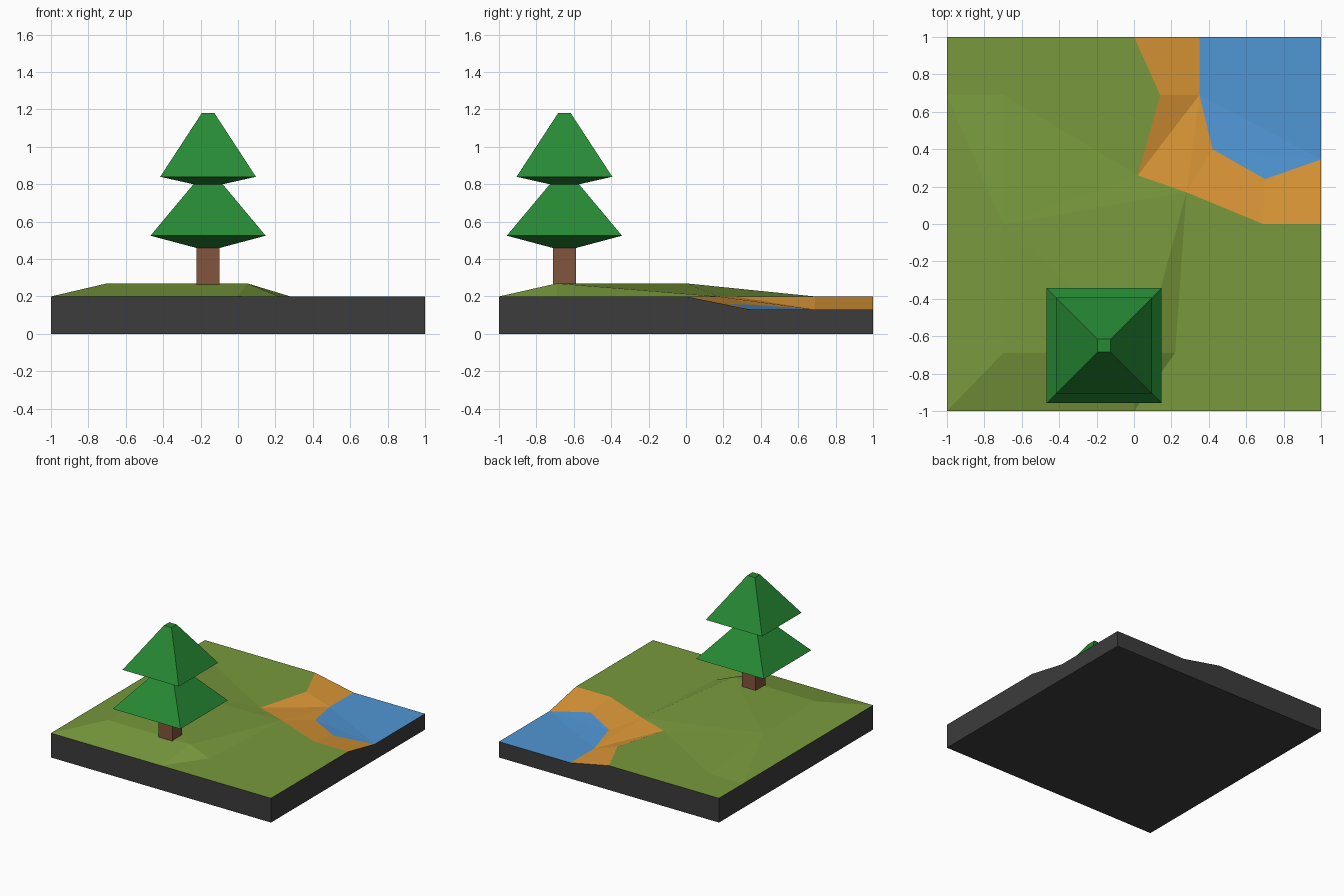
import bpy, bmesh

if "Cube" in bpy.data.objects:
    bpy.data.objects.remove(bpy.data.objects["Cube"])


def srgb(r, g, b):
    def lin(c):
        c /= 255
        return c / 12.92 if c <= 0.04045 else ((c + 0.055) / 1.055) ** 2.4
    return (lin(r), lin(g), lin(b), 1)


def material(name, *rgb):
    m = bpy.data.materials.new(name)
    m.diffuse_color = srgb(*rgb)
    m.use_nodes = True
    m.node_tree.nodes["Principled BSDF"].inputs["Base Color"].default_value = m.diffuse_color
    return m


grass = material("grass", 120, 153, 60)
sand = material("sand", 218, 150, 54)
water = material("water", 80, 150, 212)
stone = material("dark stone", 60, 60, 60)
bark = material("bark", 130, 85, 60)
leaf = material("leaf green", 38, 138, 52)


def finish(bm, name, mats):
    bmesh.ops.recalc_face_normals(bm, faces=bm.faces[:])
    me = bpy.data.meshes.new(name)
    bm.to_mesh(me)
    bm.free()
    for m in mats:
        me.materials.append(m)
    ob = bpy.data.objects.new(name, me)
    bpy.context.collection.objects.link(ob)
    return ob


# Terrain tile: (x, y, height) with a low hill, a sandy shore and a pond
LOW, MID, HIGH = 0.13, 0.2, 0.27
P = {
    # outer border
    "a": (-1, -1, MID), "b": (0, -1, MID), "c": (.35, -1, MID), "d": (1, -1, MID),
    "e": (1, 0, MID), "f": (1, .345, LOW), "g": (1, 1, LOW), "h": (.35, 1, LOW),
    "i": (0, 1, MID), "j": (-1, 1, MID), "o": (-1, .69, MID), "s": (-1, 0, MID),
    "p": (-1, -.69, MID),
    # hill
    "k": (-.7, -.69, HIGH), "l": (.05, -.69, HIGH), "m": (-.7, 0, HIGH),
    "n": (.22, -.69, MID), "q": (-.7, .69, MID),
    # top of the shore
    "r": (.28, .17, MID), "t": (.02, .26, MID), "u": (.14, .69, MID), "v": (.69, 0, MID),
    # water line
    "w": (.35, .69, LOW), "x": (.42, .40, .153), "y": (.70, .24, .16),
}
GRASS = "ablk akp bnl bcn pkms smo mqo klm lrm lnr mrt mtq tuq oquij ncdevr"
SAND = "iuwh utw trw rxw ryx rvy vefy"
WATER = "hwg wfg wxf xyf"
BORDER = "abcdefghijosp"

bm = bmesh.new()
top = {k: bm.verts.new(co) for k, co in P.items()}
for index, patches in enumerate((GRASS, SAND, WATER)):
    for patch in patches.split():
        bm.faces.new([top[k] for k in patch]).material_index = index

# Dark sides and underside
low = {k: bm.verts.new((P[k][0], P[k][1], 0)) for k in BORDER}
for k, nxt in zip(BORDER, BORDER[1:] + BORDER[0]):
    bm.faces.new([top[k], low[k], low[nxt], top[nxt]]).material_index = 3
bm.faces.new([low[k] for k in reversed(BORDER)]).material_index = 3
finish(bm, "terrain_tile", [grass, sand, water, stone])


# Tree: stacked square rings given as (half width, height)
def square_stack(name, rings, mat, cx=-0.16, cy=-0.65):
    bm = bmesh.new()
    loops = [[bm.verts.new((cx + sx * h, cy + sy * h, z))
              for sx, sy in ((-1, -1), (1, -1), (1, 1), (-1, 1))] for h, z in rings]
    for lo, hi in zip(loops, loops[1:]):
        for i in range(4):
            j = (i + 1) % 4
            bm.faces.new([lo[i], lo[j], hi[j], hi[i]])
    bm.faces.new(loops[0][::-1])
    bm.faces.new(loops[-1])
    return finish(bm, name, [mat])


square_stack("tree_trunk", [(.062, .25), (.062, .47)], bark)
square_stack("tree_foliage", [(.064, .46), (.308, .525), (.078, .80),
                              (.256, .84), (.034, 1.18)], leaf)
